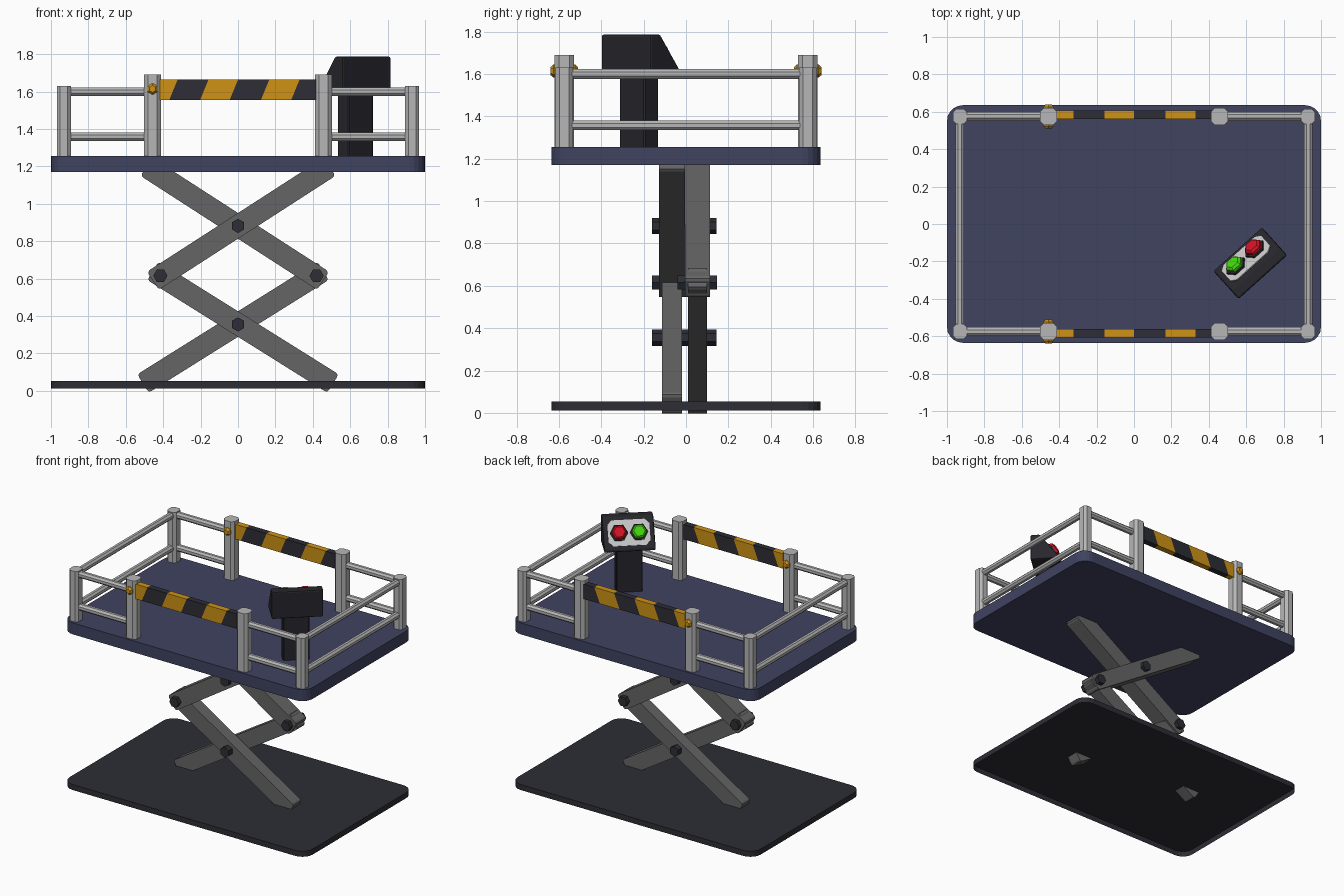
import bpy, bmesh, math
from mathutils import Matrix, Vector

if "Cube" in bpy.data.objects:
    bpy.data.objects.remove(bpy.data.objects["Cube"])


def material(name, rgb):
    m = bpy.data.materials.new(name)
    m.diffuse_color = (*rgb, 1)
    m.use_nodes = True
    m.node_tree.nodes["Principled BSDF"].inputs["Base Color"].default_value = m.diffuse_color
    return m


DECK = material("deck_blue", (0.050, 0.056, 0.118))
DARK = material("dark_base", (0.026, 0.027, 0.035))
BLACK = material("console_black", (0.020, 0.020, 0.026))
ARM = material("arm_grey", (0.130, 0.130, 0.130))
STEEL = material("rail_steel", (0.47, 0.47, 0.47))
GOLD = material("hazard_gold", (0.62, 0.29, 0.008))
PANEL = material("panel_light", (0.60, 0.60, 0.60))
RED = material("button_red", (0.68, 0.006, 0.018))
GREEN = material("button_green", (0.06, 0.68, 0.005))


def ngon(n, r, phase=0.0):
    return [(r * math.cos(phase + i * math.tau / n), r * math.sin(phase + i * math.tau / n)) for i in range(n)]


def rrect(w, h, r, n=1):
    """Rectangle with rounded corners; n = 1 gives a chamfer."""
    pts = []
    for q, (sx, sy) in enumerate([(1, 1), (-1, 1), (-1, -1), (1, -1)]):
        for i in range(n + 1):
            a = (q + i / n) * math.pi / 2
            pts.append((sx * (w / 2 - r) + r * math.cos(a), sy * (h / 2 - r) + r * math.sin(a)))
    return pts


def finish(name, bm, mats, bevel=0):
    bmesh.ops.recalc_face_normals(bm, faces=bm.faces)
    me = bpy.data.meshes.new(name)
    bm.to_mesh(me)
    bm.free()
    for m in mats:
        me.materials.append(m)
    ob = bpy.data.objects.new(name, me)
    bpy.context.collection.objects.link(ob)
    if bevel:
        mod = ob.modifiers.new("bevel", 'BEVEL')
        mod.width, mod.segments = bevel, 2
    return ob


def prism(name, pts, rings, mat, frame, bevel=0, bottom=True):
    """Loft a profile through (height, scale) rings, then place it with a matrix."""
    bm = bmesh.new()
    loops = [[bm.verts.new(frame @ Vector((x * s, y * s, h))) for x, y in pts] for h, s in rings]
    n = len(pts)
    for a, b in zip(loops, loops[1:]):
        for i in range(n):
            bm.faces.new((a[i], a[(i + 1) % n], b[(i + 1) % n], b[i]))
    bm.faces.new(loops[-1])
    if bottom:
        bm.faces.new(loops[0][::-1])
    ob = finish(name, bm, [mat], bevel)
    if not bottom:  # keep the open shell facing outward
        me = ob.data
        if me.polygons[n].normal.z < 0:
            me.flip_normals()
    return ob


def T(x, y, z):
    return Matrix.Translation((x, y, z))


ALONG_Y = Matrix.Rotation(math.pi / 2, 4, 'X')       # profile in xz, extrudes to -y
ALONG_X = Matrix(((0, 0, 1, 0), (1, 0, 0, 0), (0, 1, 0, 0), (0, 0, 0, 1)))  # profile in yz

# Base (open underneath) and deck
plate = rrect(2, 1.27, 0.085, 5)
prism("base_plate", plate, [(0.012, 1), (0.053, 1)], DARK, T(0, 0, 0), bottom=False)
prism("deck", plate, [(1.17, 1), (1.255, 1)], DECK, T(0, 0, 0))


# Scissor arms
def arm(name, x0, x1, zc, slope, y0, y1):
    k = math.hypot(1, slope)
    mid = (x0 + x1) / 2
    f = T(mid, y1, zc + slope * mid) @ Matrix.Rotation(-math.atan(slope), 4, 'Y') @ ALONG_Y
    prism(name, rrect((x1 - x0) * k, 0.116, 0.017, 2), [(0, 1), (y1 - y0, 1)], ARM, f)


arm("lower_arm_front", -0.455, 0.508, 0.357, -0.626, -0.114, -0.02)
arm("lower_arm_back", -0.508, 0.455, 0.357, 0.626, 0.01, 0.10)
arm("upper_arm_front", -0.455, 0.49, 0.882, 0.645, -0.128, -0.005)
arm("upper_arm_back", -0.49, 0.455, 0.882, -0.645, -0.005, 0.114)

# Pivot bolts
for name, x, z, y0, y1, ph in [("lower_pivot", 0, 0.355, -0.161, 0.143, math.pi / 6),
                               ("upper_pivot", 0, 0.882, -0.161, 0.143, math.pi / 6),
                               ("left_pivot", -0.415, 0.615, -0.161, 0.025, 0),
                               ("right_pivot", 0.42, 0.615, -0.04, 0.147, 0)]:
    prism(name, ngon(6, 0.038, ph), [(0, 1), (y1 - y0, 1)], DARK, T(x, y1, z) @ ALONG_Y)

# Guard rails, mirrored to all four corners
tube = ngon(8, 0.025, math.pi / 8)
for sx, px in ((-1, "left"), (1, "right")):
    for sy, py in ((-1, "front"), (1, "back")):
        prism(f"corner_post_{py}_{px}", rrect(0.075, 0.082, 0.018), [(1.25, 1), (1.63, 1)],
              STEEL, T(sx * 0.931, sy * 0.575, 0))
        prism(f"gate_post_{py}_{px}", rrect(0.09, 0.09, 0.02), [(1.25, 1), (1.69, 1)],
              STEEL, T(sx * 0.457, sy * 0.575, 0))
        for z, pz in ((1.358, "lower"), (1.6, "upper")):
            prism(f"side_rail_{py}_{px}_{pz}", tube, [(0, 1), (0.47, 1)], STEEL,
                  T(0.46 if sx > 0 else -0.93, sy * 0.575, z) @ ALONG_X)
    for z, pz in ((1.358, "lower"), (1.6, "upper")):
        prism(f"end_rail_{px}_{pz}", tube, [(0, 1), (1.15, 1)], STEEL, T(sx * 0.931, 0.575, z) @ ALONG_Y)

# Striped gate bars with gold hinge bolts
CUTS, LEAN = (-0.345, -0.18, -0.022, 0.145, 0.307), 0.41
for sy, py in ((-1, "front"), (1, "back")):
    bm = bmesh.new()
    bmesh.ops.create_cube(bm, size=1, matrix=T(0, sy * 0.583, 1.61) @ Matrix.Diagonal((0.84, 0.045, 0.11, 1)))
    for c in CUTS:
        bmesh.ops.bisect_plane(bm, geom=bm.verts[:] + bm.edges[:] + bm.faces[:],
                               plane_co=(c, 0, 1.61), plane_no=(1, 0, -LEAN))
    for f in bm.faces:
        p = f.calc_center_median()
        f.material_index = sum(p.x - LEAN * (p.z - 1.61) > c for c in CUTS) % 2
    finish(f"gate_bar_{py}", bm, [GOLD, DARK])
    prism(f"hinge_bolt_{py}", ngon(6, 0.031, math.pi / 6),
          [(0, 0.6), (0.014, 1), (0.116, 1), (0.13, 0.6)], GOLD, T(-0.457, sy * 0.575 + 0.065, 1.614) @ ALONG_Y)

# Control console, turned to face back left
C = T(0.622, -0.21, 0) @ Matrix.Rotation(math.radians(42), 4, 'Z')
prism("console_stand", rrect(0.18, 0.09, 0.006), [(1.25, 1), (1.65, 1)], BLACK, C @ T(-0.004, -0.013, 0))
prism("console_head", [(-0.1, 1.585), (0.1, 1.585), (0.1, 1.605), (-0.035, 1.787), (-0.1, 1.787)],
      [(-0.175, 1), (0.175, 1)], BLACK, C @ ALONG_X, bevel=0.012)
n = Vector((0, 0.182, 0.135)).normalized()
u = Vector((1, 0, 0))
P = C @ T(0, 0.0325, 1.696) @ Matrix((u, n.cross(u), n)).transposed().to_4x4()
prism("console_panel", rrect(0.285, 0.18, 0.03), [(-0.003, 1), (0.006, 1)], PANEL, P)
for x, mat, name in ((0.068, RED, "red"), (-0.068, GREEN, "green")):
    B = P @ T(x, 0, 0)
    prism(f"{name}_button_ring", ngon(6, 0.062), [(0, 1), (0.018, 1)], DARK, B)
    prism(f"{name}_button", ngon(6, 0.052), [(0.01, 1), (0.034, 1), (0.046, 0.75)], mat, B)
